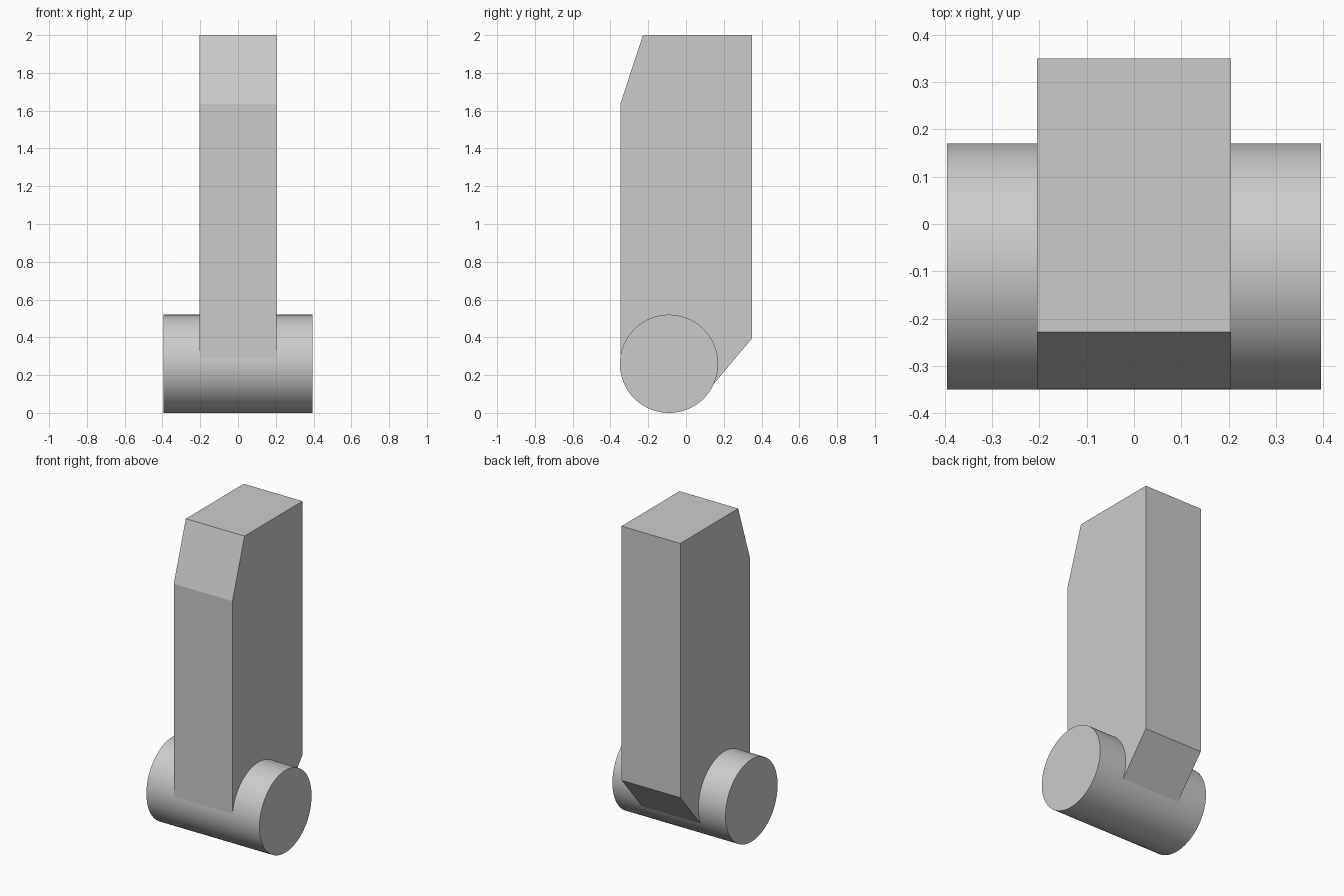
import bpy
import bmesh
import math
from mathutils import Matrix

cube = bpy.data.objects.get("Cube")
if cube:
    bpy.data.objects.remove(cube, do_unlink=True)

grey = bpy.data.materials.new("plain_grey")
grey.use_nodes = True
grey.diffuse_color = (0.6, 0.6, 0.6, 1)
grey.node_tree.nodes["Principled BSDF"].inputs["Base Color"].default_value = (0.6, 0.6, 0.6, 1)


def add_object(name, bm):
    bmesh.ops.recalc_face_normals(bm, faces=bm.faces)
    mesh = bpy.data.meshes.new(name)
    bm.to_mesh(mesh)
    bm.free()
    mesh.materials.append(grey)
    obj = bpy.data.objects.new(name, mesh)
    bpy.context.collection.objects.link(obj)
    return obj


# Upright arm: side profile (y, z) extruded across the width
profile = [(-0.348, 0.26), (-0.348, 1.635), (-0.228, 2.0), (0.35, 2.0),
           (0.35, 0.395), (0.14, 0.145), (-0.09, 0.1)]
bm = bmesh.new()
face = bm.faces.new([bm.verts.new((-0.205, y, z)) for y, z in profile])
side = bmesh.ops.extrude_face_region(bm, geom=[face])
verts = [g for g in side["geom"] if isinstance(g, bmesh.types.BMVert)]
bmesh.ops.translate(bm, verts=verts, vec=(0.41, 0, 0))
add_object("upright_arm", bm)

# Pivot barrel: cylinder lying across the foot of the arm
bm = bmesh.new()
placement = Matrix.Translation((0, -0.09, 0.26)) @ Matrix.Rotation(math.pi / 2, 4, "Y")
bmesh.ops.create_cone(bm, cap_ends=True, segments=96, radius1=0.26, radius2=0.26,
                      depth=0.79, matrix=placement)
barrel = add_object("pivot_barrel", bm)
bpy.ops.object.select_all(action="DESELECT")
barrel.select_set(True)
bpy.context.view_layer.objects.active = barrel
bpy.ops.object.shade_smooth_by_angle(angle=math.radians(30))
